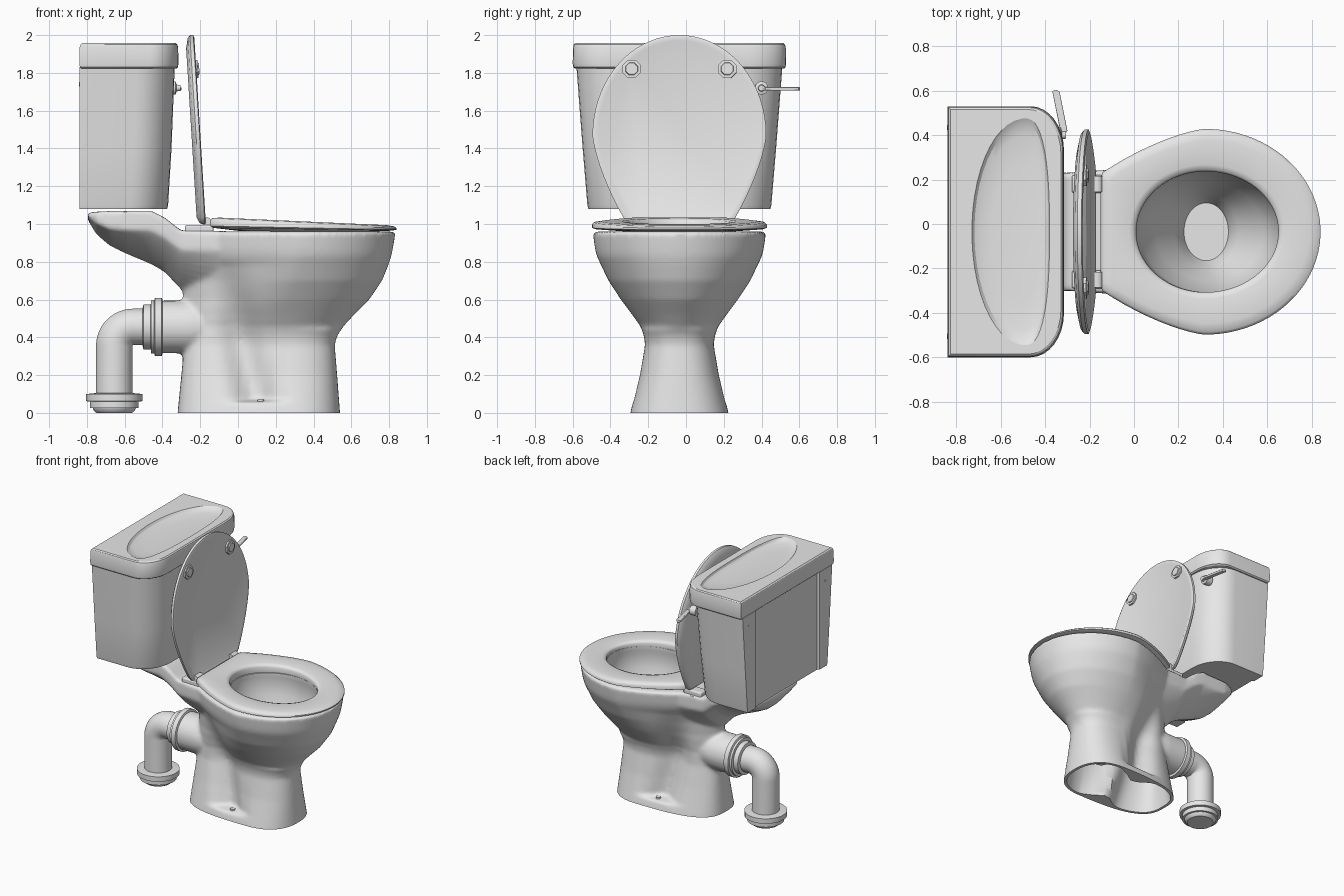
import bpy, bmesh, math
from mathutils import Vector

if "Cube" in bpy.data.objects:
    bpy.data.objects.remove(bpy.data.objects["Cube"])

YC = -0.035  # symmetry plane
ceramic = bpy.data.materials.new("light_grey_ceramic")
ceramic.use_nodes = True
grey = (0.8, 0.8, 0.8, 1)
ceramic.diffuse_color = grey
ceramic.node_tree.nodes["Principled BSDF"].inputs["Base Color"].default_value = grey


def loft(bm, rings, closed=False):
    """Skin a list of equal rings; cap the ends, or join last to first."""
    rows = [[bm.verts.new(p) for p in ring] for ring in rings]
    n = len(rows[0])
    pairs = list(zip(rows, rows[1:])) + ([(rows[-1], rows[0])] if closed else [])
    for a, b in pairs:
        for i in range(n):
            j = (i + 1) % n
            bm.faces.new((a[i], a[j], b[j], b[i]))
    if not closed:
        bm.faces.new(rows[0])
        bm.faces.new(rows[-1])


def make(name, *parts, closed=False, angle=35, bevel=0):
    bm = bmesh.new()
    for rings in parts:
        loft(bm, rings, closed)
    bmesh.ops.recalc_face_normals(bm, faces=bm.faces)
    me = bpy.data.meshes.new(name)
    bm.to_mesh(me)
    bm.free()
    ob = bpy.data.objects.new(name, me)
    bpy.context.collection.objects.link(ob)
    me.materials.append(ceramic)
    if bevel:
        m = ob.modifiers.new("bevel", 'BEVEL')
        m.width, m.segments, m.limit_method = bevel, 3, 'ANGLE'
        m.angle_limit = math.radians(50)
    smooth(ob, angle)
    return ob


def smooth(ob, angle):
    bpy.ops.object.select_all(action='DESELECT')
    ob.select_set(True)
    bpy.context.view_layer.objects.active = ob
    bpy.ops.object.shade_smooth_by_angle(angle=math.radians(angle))


def cut(ob, cutter):
    m = ob.modifiers.new("cut", 'BOOLEAN')
    m.operation, m.solver, m.object = 'DIFFERENCE', 'EXACT', cutter
    cutter.hide_render = True
    apply_all(ob)
    bpy.data.objects.remove(cutter)


def apply_all(ob):
    bpy.context.view_layer.objects.active = ob
    for m in list(ob.modifiers):
        bpy.ops.object.modifier_apply(modifier=m.name)


def egg(xb, xf, w, xc, nb=2, nf=2, stop=-9, count=80):
    """Two half superellipses joined at xc, optionally cut straight at the back."""
    pts = []
    for i in range(count):
        t = math.tau * (i + 0.5) / count
        c, s = math.cos(t), math.sin(t)
        n = nf if c > 0 else nb
        x = xc + ((xf - xc) if c > 0 else (xb - xc)) * abs(c) ** (2 / n)
        pts.append((max(x, stop), math.copysign(w * abs(s) ** (2 / n), s)))
    return pts


def level(pts, z):
    return [Vector((x, y + YC, z)) for x, y in pts]


def disc(c, d, r, n=32):
    d = Vector(d)
    v = Vector((0, 0, 1)) if abs(d.y) > 0.5 else Vector((0, 1, 0))
    u = v.cross(d).normalized()
    return [Vector(c) + r * (math.cos(a) * u + math.sin(a) * v)
            for a in (math.tau * (i + 0.5) / n for i in range(n))]


def lathe(c, d, profile, n=32):
    return [disc(Vector(c) + Vector(d) * p, d, r, n) for p, r in profile]


def box(x0, x1, y0, y1, z0, z1):
    return [[Vector((x, y, z)) for x, y in ((x0, y0), (x1, y0), (x1, y1), (x0, y1))]
            for z in (z0, z1)]


# Pedestal and bowl: z, back x, front x, half width, widest x, back roundness
SECTIONS = [(-0.06, -0.32, 0.545, 0.265, 0.26, 3), (0, -0.32, 0.54, 0.26, 0.26, 3),
            (0.2, -0.3, 0.525, 0.21, 0.26, 3), (0.36, -0.285, 0.512, 0.182, 0.26, 2.8),
            (0.41, -0.285, 0.525, 0.188, 0.26, 2.6), (0.46, -0.285, 0.56, 0.207, 0.27, 2.2),
            (0.52, -0.285, 0.615, 0.25, 0.28, 1.9), (0.6, -0.29, 0.695, 0.31, 0.28, 1.6),
            (0.7, -0.3, 0.763, 0.376, 0.3, 1.45), (0.78, -0.32, 0.795, 0.414, 0.31, 1.4),
            (0.83, -0.37, 0.812, 0.438, 0.32, 1.4), (0.87, -0.39, 0.82, 0.447, 0.32, 1.4),
            (0.96, -0.4, 0.835, 0.46, 0.32, 1.4)]


def body_ring(z, inset=0):
    for a, b in zip(SECTIONS, SECTIONS[1:]):
        if z <= b[0] + 1e-6:
            break
    f = (z - a[0]) / (b[0] - a[0])
    xb, xf, w, xc, nb = (p + (q - p) * f for p, q in zip(a[1:], b[1:]))
    pts = egg(xb + inset, xf - inset, w - inset, xc, nb, 2.4 if z < 0.45 else 2)
    # scooped recess above each foot bolt, leaning back as it rises
    ledge = z < 0.06 and not inset
    depth = 0 if ledge else 0.4 * max(0, min(1, (0.8 - z) / 0.4))
    mid = 0.11 - 0.24 * z
    return level([(x, y * (1 - depth * math.exp(-((x - mid) / 0.1) ** 2)))
                  for x, y in pts], z)


heights = [-0.06, 0, 0.03, 0.055, 0.07] + [0.1 + 0.02 * i for i in range(44)]
bowl = [body_ring(z) for z in heights]

# Rear shelf that carries the tank: x, top, bottom, half width
SHELF = [(-0.795, 1.06, 1.02, 0.19), (-0.75, 1.065, 0.945, 0.24), (-0.68, 1.068, 0.885, 0.26),
         (-0.6, 1.07, 0.845, 0.265), (-0.46, 1.07, 0.785, 0.27), (-0.39, 1.035, 0.745, 0.27),
         (-0.3, 0.965, 0.65, 0.265), (-0.1, 0.962, 0.55, 0.28), (0.1, 0.96, 0.55, 0.3)]
shelf = []
for x, top, low, w in SHELF:
    edge = top - min(0.1, (top - low) / 2)
    arc = [math.pi * i / 24 for i in range(25)]
    ring = [(w, top)] + [(w * math.copysign(abs(math.cos(a)) ** 1.65, math.cos(a)),
                          edge - (edge - low) * math.sin(a) ** 1.65) for a in arc] + [(-w, top)]
    shelf.append([Vector((x, y + YC, z)) for y, z in ring])
spigot = lathe((-0.15, YC, 0.455), (-1, 0, 0), [(0, 0.13), (0.1, 0.14), (0.28, 0.14)])

body = make("bowl_and_pedestal", bowl, shelf, spigot)
m = body.modifiers.new("blend", 'REMESH')
m.mode, m.voxel_size = 'VOXEL', 0.013
m = body.modifiers.new("soften", 'SMOOTH')
m.factor, m.iterations = 0.5, 7
apply_all(body)
cut(body, make("floor_cutter", box(-1, 1, -1, 1, -0.5, 0)))
cut(body, make("hollow_cutter", [body_ring(z, 0.022) for z in heights if z < 0.39]))
BASIN = [(1.05, 0.01, 0.65, 0.272), (0.93, 0.01, 0.65, 0.272), (0.9, 0.01, 0.655, 0.28),
         (0.8, 0.03, 0.645, 0.27), (0.65, 0.1, 0.58, 0.22), (0.53, 0.18, 0.47, 0.165),
         (0.47, 0.21, 0.435, 0.145), (0.43, 0.225, 0.425, 0.13)]
cut(body, make("basin_cutter",
               [level(egg(xb, xf, w, (xb + xf) / 2), z) for z, xb, xf, w in BASIN]))
smooth(body, 45)
# Underside of the trap, hanging inside the hollow pedestal
make("trap_bulge", lathe((0.28, YC, 0.4), (0, 0, -1),
                         [(0, 0.125), (0.14, 0.12), (0.2, 0.1), (0.24, 0.05)]))

# Seat ring: inset, height and rise towards the hinges for each edge
seat = []
for inset, z, tilt in ((0.02, 0.965, 0.015), (0, 0.97, 0.02), (0, 0.978, 0.04),
                       (0.012, 0.987, 0.045), (0.05, 0.992, 0.045)):
    ring = egg(-0.4 + inset, 0.84 - inset, 0.463 - inset, 0.32, 1.4, stop=-0.15 + inset)
    seat.append([Vector((x, y + YC, z + tilt * (0.83 - x))) for x, y in ring])
for grow, z, tilt in ((0.03, 0.992, 0.045), (0.008, 0.985, 0.045),
                      (0, 0.975, 0.04), (0.003, 0.955, 0.01)):
    ring = egg(0.01 - grow, 0.65 + grow, 0.272 + grow, 0.32)
    seat.append([Vector((x, y + YC, z + tilt * (0.83 - x))) for x, y in ring])
make("seat", seat, closed=True, angle=50)

# Raised lid leaning against the tank
lid = []
for off, inset in ((0.012, 0.03), (0.017, 0.015), (0.012, 0), (-0.006, 0),
                   (-0.018, 0.015), (-0.03, 0.07)):
    pts = egg(0.71 + inset, 2.0 - inset, 0.46 - inset, 1.47, 1.4, stop=1.0 + inset / 2)
    lid.append([Vector((-0.187 - 0.062 * (z - 1) + off, y + YC, z)) for z, y in pts])
make("seat_lid", lid, angle=50)

for side, tag in ((1, "left"), (-1, "right")):
    make(tag + "_lid_bumper", lathe((-0.235, YC + side * 0.253, 1.82), (1, 0, 0.06),
                                    [(0, 0.052), (0.022, 0.052), (0.023, 0.036),
                                     (0.03, 0.033)], 8))
    y = YC + side * 0.215
    make(tag + "_hinge_base", box(-0.28, -0.13, y - 0.04, y + 0.04, 0.95, 0.995), bevel=0.01)
    make(tag + "_hinge_barrel", lathe((-0.165, y - 0.035, 1.01), (0, 1, 0),
                                      [(0, 0.025), (0.07, 0.025)], 16))
    make(tag + "_foot_bolt", lathe((0.12, YC + side * 0.2, 0.045), (0, 0, 1),
                                   [(0, 0.018), (0.027, 0.018)], 12))
    make(tag + "_wall_screw", lathe((-0.842, YC + side * 0.47, 1.74), (1, 0, 0),
                                    [(0, 0.012), (0.02, 0.012)], 12))


# Tank: flat back, wide rounded front corners
def tank_ring(z, xf, w, xb=-0.84, notch=0, rx=0.15, ry=0.2):
    half = [(xb + notch, 0.38), (xb, 0.39), (xb, w)]
    for i in range(9):
        a = math.pi / 2 * (1 - i / 8)
        half.append((xf - rx + rx * math.cos(a), w - ry + ry * math.sin(a)))
    return level(half + [(x, -y) for x, y in reversed(half)], z)


make("tank", [tank_ring(z, xf, w, notch=0.015, rx=0.2, ry=0.24) for z, xf, w in
              ((1.08, -0.375, 0.482), (1.1, -0.37, 0.487), (1.4, -0.352, 0.512),
               (1.83, -0.335, 0.545))])
tank_lid = make("tank_lid", [tank_ring(z, -0.315 - d, 0.565 - d, -0.84 + d) for z, d in
                             ((1.822, 0.012), (1.83, 0.003), (1.85, 0), (1.935, 0.002),
                              (1.95, 0.006), (1.957, 0.014))])
# Shallow oval dish in the tank lid
dish = []
for z, s in ((1.97, 1.03), (1.957, 1), (1.943, 0.95), (1.934, 0.85), (1.928, 0.6)):
    pts = egg(-0.73, -0.38, 0.51, -0.49, 2, 2.5, count=48)
    dish.append(level([(-0.5 + (x + 0.5) * s, y * s) for x, y in pts], z))
cut(tank_lid, make("dish_cutter", dish))
smooth(tank_lid, 25)

# Flush lever
make("lever_boss", lathe((-0.38, 0.4, 1.72), (1, 0, 0),
                         [(0, 0.035), (0.05, 0.035), (0.055, 0.018), (0.075, 0.016)], 16))
arm = [(-0.325, 0.385), (-0.3, 0.42), (-0.335, 0.595), (-0.35, 0.605), (-0.368, 0.598)]
make("flush_lever", [[Vector((x, y, z)) for x, y in arm] for z in (1.706, 1.724)], bevel=0.004)

# Waste pipe: collars, elbow and floor socket
make("outlet_collar", lathe((-0.4, YC, 0.455), (-1, 0, 0),
                            [(0, 0.145), (0.004, 0.155), (0.04, 0.155), (0.044, 0.14),
                             (0.06, 0.14), (0.062, 0.12), (0.1, 0.12), (0.105, 0.1)]))
pipe = [disc((-0.45, YC, 0.455), (-1, 0, 0), 0.097)]
for i in range(13):
    a = math.pi / 2 * i / 12
    pipe.append(disc((-0.555 - 0.1 * math.sin(a), YC, 0.355 + 0.1 * math.cos(a)),
                     (-math.cos(a), 0, -math.sin(a)), 0.097))
pipe.append(disc((-0.655, YC, 0.08), (0, 0, -1), 0.097))
make("waste_pipe", pipe)
make("floor_socket", lathe((-0.655, YC, 0), (0, 0, 1),
                           [(0, 0.095), (0.012, 0.11), (0.025, 0.115), (0.026, 0.13),
                            (0.06, 0.13), (0.062, 0.15), (0.1, 0.15), (0.105, 0.098)], 24))
